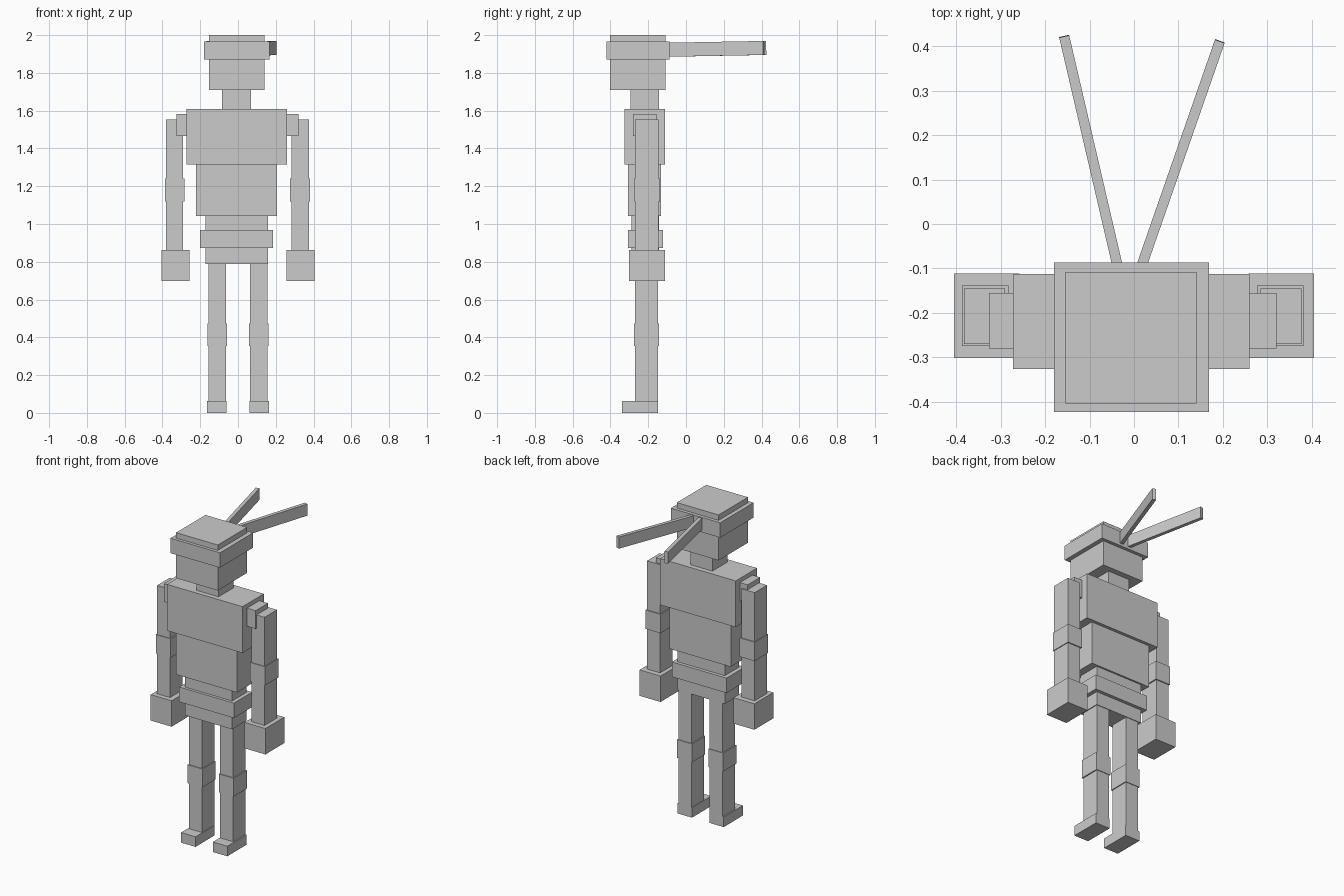
import bpy
from mathutils import Matrix, Vector

if "Cube" in bpy.data.objects:
    bpy.data.objects.remove(bpy.data.objects["Cube"])


def box(name, x, y, z):
    """Axis-aligned box from (min, max) ranges."""
    bpy.ops.mesh.primitive_cube_add(size=1)
    ob = bpy.context.object
    ob.name = name
    size = Vector([r[1] - r[0] for r in (x, y, z)])
    mid = Vector([(r[0] + r[1]) / 2 for r in (x, y, z)])
    ob.data.transform(Matrix.Translation(mid) @ Matrix.Diagonal(size).to_4x4())
    return ob


def strap(name, start, end, width, height):
    """Flat bar running from start to end, standing on edge."""
    a, b = Vector(start), Vector(end)
    d = b - a
    side = d.cross(Vector((0, 0, 1))).normalized()
    up = side.cross(d).normalized()
    m = Matrix((side * width, d, up * height)).transposed().to_4x4()
    bpy.ops.mesh.primitive_cube_add(size=1)
    ob = bpy.context.object
    ob.name = name
    ob.data.transform(Matrix.Translation((a + b) / 2) @ m)


# Head, headband and torso stack
box("head", (-0.154, 0.14), (-0.403, -0.108), (1.71, 2.0))
box("headband", (-0.18, 0.168), (-0.422, -0.087), (1.87, 1.965))
box("neck", (-0.085, 0.07), (-0.295, -0.144), (1.6, 1.715))
box("chest", (-0.272, 0.26), (-0.326, -0.112), (1.315, 1.61))
box("abdomen", (-0.223, 0.207), (-0.307, -0.132), (1.042, 1.32))
box("hips", (-0.173, 0.16), (-0.288, -0.143), (0.788, 1.045))
box("belt", (-0.2, 0.185), (-0.306, -0.122), (0.873, 0.968))

# Headband tails trailing backwards
strap("band_tail_left", (-0.031, -0.12, 1.922), (-0.157, 0.422, 1.932), 0.023, 0.074)
strap("band_tail_right", (0.008, -0.12, 1.922), (0.193, 0.411, 1.932), 0.023, 0.074)

# Arms and legs, mirrored; the arms sit slightly off centre
for label, s, off in (("left", -1, -0.003), ("right", 1, -0.003)):
    def span(a, b, shift=0.0):
        return tuple(sorted((s * a + shift, s * b + shift)))

    box("shoulder_" + label, span(0.24, 0.323, off), (-0.28, -0.155), (1.467, 1.583))
    box("arm_" + label, span(0.287, 0.379, off), (-0.27, -0.145), (0.862, 1.552))
    box("elbow_" + label, span(0.279, 0.384, off), (-0.274, -0.138), (1.12, 1.24))
    box("hand_" + label, span(0.257, 0.404), (-0.301, -0.111), (0.698, 0.863))
    box("leg_" + label, span(0.064, 0.155), (-0.27, -0.147), (0.0, 0.79))
    box("knee_" + label, span(0.058, 0.162), (-0.276, -0.143), (0.355, 0.472))
    box("foot_" + label, span(0.061, 0.163), (-0.34, -0.147), (0.0, 0.064))
